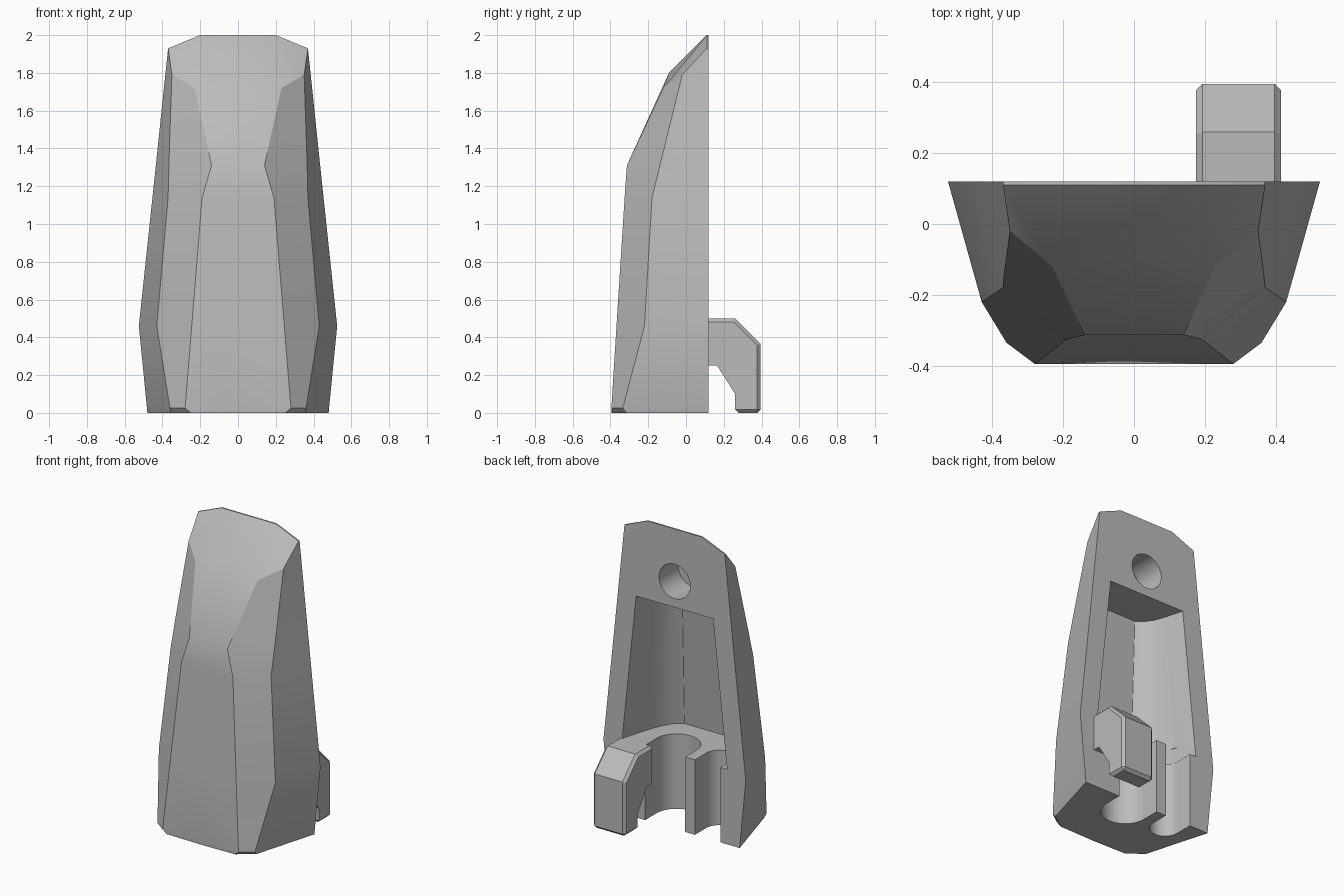
import bpy
import bmesh
import math
from mathutils import Matrix, Vector

cube = bpy.data.objects.get("Cube")
if cube:
    bpy.data.objects.remove(cube, do_unlink=True)

grey = bpy.data.materials.new("light_grey")
grey.use_nodes = True
colour = (0.5, 0.5, 0.5, 1)
grey.diffuse_color = colour
grey.node_tree.nodes["Principled BSDF"].inputs["Base Color"].default_value = colour

BACK = 0.12


def finish(name, bm):
    bmesh.ops.remove_doubles(bm, verts=bm.verts, dist=1e-5)
    bmesh.ops.recalc_face_normals(bm, faces=bm.faces)
    mesh = bpy.data.meshes.new(name)
    bm.to_mesh(mesh)
    bm.free()
    mesh.materials.append(grey)
    obj = bpy.data.objects.new(name, mesh)
    bpy.context.collection.objects.link(obj)
    return obj


def bridge(bm, rings):
    for low, high in zip(rings, rings[1:]):
        n = len(low)
        for i in range(n):
            j = (i + 1) % n
            bm.faces.new((low[i], low[j], high[j], high[i]))


def mirrored(half):
    return half + [(-x, y, z) for x, y, z in reversed(half)]


def activate(obj):
    bpy.ops.object.select_all(action="DESELECT")
    obj.select_set(True)
    bpy.context.view_layer.objects.active = obj


# Shell: back edge (x, z), side ridge, front ridge and centre line (y, z) per level
levels = [
    ((0.48, 0), (0.355, -0.315, 0), (0.25, -0.39, 0), (-0.395, 0)),
    ((0.482, 0.025), (0.36, -0.335, 0.025), (0.28, -0.395, 0.025), (-0.395, 0.025)),
    ((0.525, 0.46), (0.43, -0.22, 0.46), (0.245, -0.368, 0.46), (-0.368, 0.46)),
    ((0.453, 1.14), (0.37, -0.18, 1.14), (0.19, -0.325, 1.14), (-0.325, 1.14)),
    ((0.435, 1.31), (0.366, -0.138, 1.31), (0.14, -0.313, 1.31), (-0.313, 1.31)),
    ((0.385, 1.79), (0.35, -0.02, 1.79), (0.23, -0.12, 1.72), (-0.09, 1.8)),
    ((0.37, 1.93), (0.37, 0.11, 1.93), (0.2, 0.11, 2), (0.11, 2)),
]
bm = bmesh.new()
rings = []
for (bx, bz), side, front, (cy, cz) in levels:
    inner_back = (0.2, BACK, 2 if bz > 1.9 else bz)
    half = [inner_back, (bx, BACK, bz), side, front]
    pts = half + [(0, cy, cz)] + [(-x, y, z) for x, y, z in reversed(half)]
    rings.append([bm.verts.new(p) for p in pts])
bridge(bm, rings)
bm.faces.new(rings[0])
top = rings[-1]
bm.faces.new(top[0:4])
bm.faces.new(top[5:9])
bm.faces.new((top[0], top[3], top[4], top[5], top[8]))
body = finish("body_shell", bm)

# Tapered recess open to the back
bm = bmesh.new()
recess = [
    (0.5, [(0.387, 0.2), (0.387, BACK), (0.33, -0.07), (0.3, -0.15), (0.255, -0.23), (0.2, -0.27)]),
    (1.477, [(0.284, 0.2), (0.284, BACK), (0.25, 0), (0.225, -0.07), (0.185, -0.13), (0.14, -0.16)]),
]
rings = [[bm.verts.new(p) for p in mirrored([(x, y, z) for x, y in pts])] for z, pts in recess]
bridge(bm, rings)
bm.faces.new(rings[0])
bm.faces.new(rings[1])
cutters = [finish("recess_cutter", bm)]


# U-shaped channels through the base
def channel(name, x, radius):
    bm = bmesh.new()
    arc = [math.pi * (1 + i / 24) for i in range(25)]
    pts = [(x + radius * math.cos(a), radius * math.sin(a)) for a in arc]
    pts += [(x + radius, 0.25), (x - radius, 0.25)]
    rings = [[bm.verts.new((px, py, z)) for px, py in pts] for z in (-0.1, 0.6)]
    bridge(bm, rings)
    bm.faces.new(rings[0])
    bm.faces.new(rings[1])
    return finish(name, bm)


cutters.append(channel("large_channel_cutter", 0.07, 0.147))
cutters.append(channel("small_channel_cutter", -0.245, 0.095))

# Blind round hole near the top
bm = bmesh.new()
bmesh.ops.create_cone(bm, cap_ends=True, segments=48, radius1=0.115, radius2=0.115, depth=0.4,
                      matrix=Matrix.Translation((0, BACK, 1.65)) @ Matrix.Rotation(math.pi / 2, 4, "X"))
cutters.append(finish("hole_cutter", bm))

for cutter in cutters:
    cutter.hide_render = True
    activate(body)
    mod = body.modifiers.new("cut", "BOOLEAN")
    mod.operation = "DIFFERENCE"
    mod.solver = "EXACT"
    mod.object = cutter
    bpy.ops.object.modifier_apply(modifier=mod.name)
    bpy.data.objects.remove(cutter, do_unlink=True)

# Hook on the back, with chamfered outer edges
profile = [(0.11, 0.5), (0.26, 0.5), (0.395, 0.365), (0.395, 0), (0.26, 0),
           (0.26, 0.1), (0.165, 0.25), (0.11, 0.25)]
bm = bmesh.new()
rings = [[bm.verts.new((x, y, z)) for y, z in profile] for x in (0.175, 0.415)]
bridge(bm, rings)
bm.faces.new(rings[0])
bm.faces.new(rings[1])
chamfer = []
for e in bm.edges:
    mid = (e.verts[0].co + e.verts[1].co) / 2
    across = abs(e.verts[0].co.x - e.verts[1].co.x) > 0.1
    outer = mid.z > 0.4 or mid.y > 0.3 or mid.z < 0.01
    if mid.y > BACK and ((across and mid.z < 0.01) or (not across and outer)):
        chamfer.append(e)
bmesh.ops.bevel(bm, geom=chamfer, offset=0.018, segments=1, affect="EDGES")
hook = finish("back_hook", bm)

activate(body)
bpy.ops.object.shade_smooth_by_angle(angle=math.radians(30))
